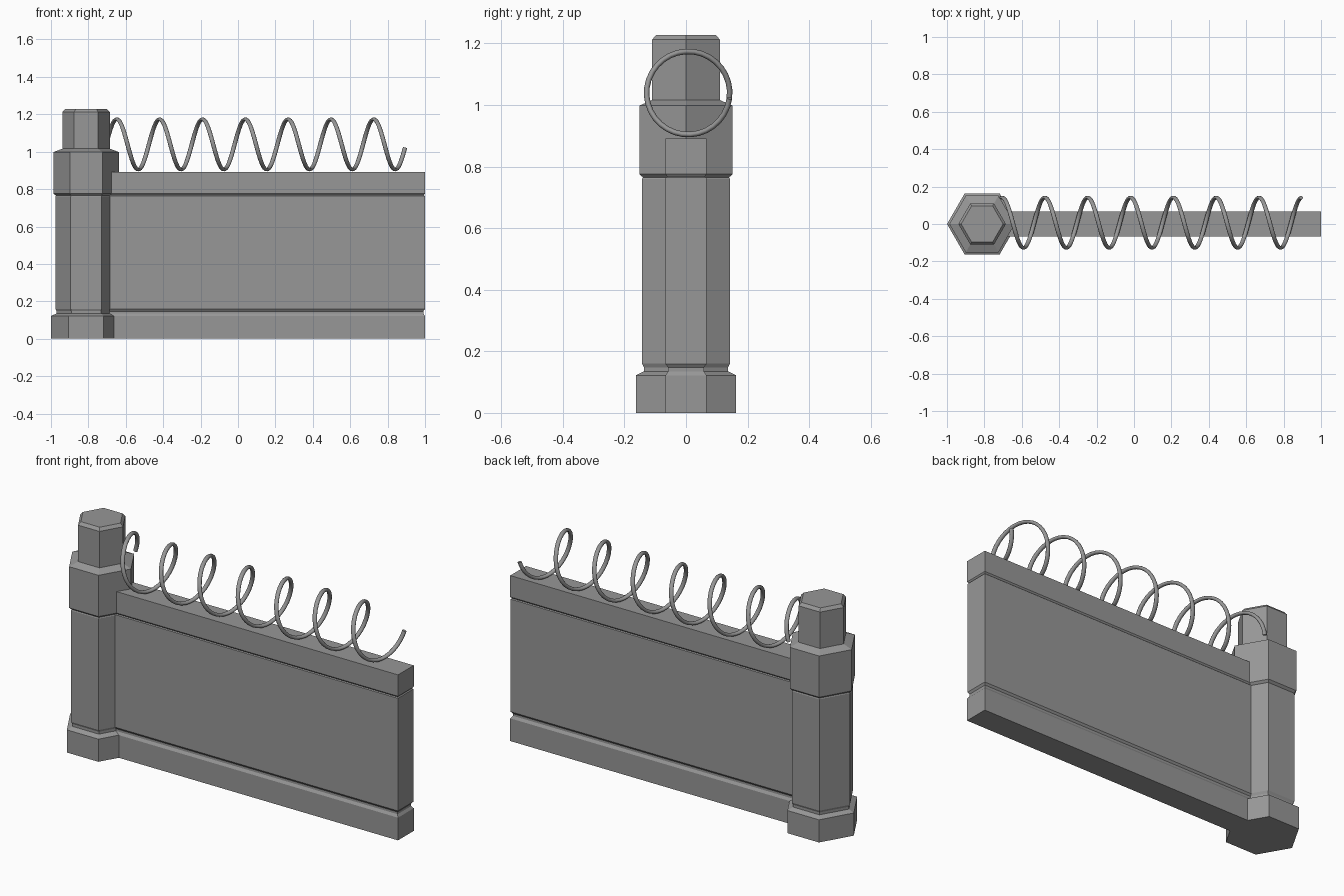
import bpy, bmesh, math

if "Cube" in bpy.data.objects:
    bpy.data.objects.remove(bpy.data.objects["Cube"])

POST_X = -0.812

dark_grey = bpy.data.materials.new("dark_grey")
dark_grey.diffuse_color = (0.31, 0.31, 0.31, 1)
dark_grey.use_nodes = True
dark_grey.node_tree.nodes["Principled BSDF"].inputs["Base Color"].default_value = dark_grey.diffuse_color


def loft(name, rings, smooth=False):
    """Skin a stack of equal-count point rings, capped at both ends."""
    bm = bmesh.new()
    loops = [[bm.verts.new(p) for p in ring] for ring in rings]
    n = len(loops[0])
    for a, b in zip(loops, loops[1:]):
        for i in range(n):
            j = (i + 1) % n
            bm.faces.new((a[i], a[j], b[j], b[i])).smooth = smooth
    bm.faces.new(loops[0][::-1])
    bm.faces.new(loops[-1])
    bmesh.ops.recalc_face_normals(bm, faces=bm.faces)
    mesh = bpy.data.meshes.new(name)
    bm.to_mesh(mesh)
    bm.free()
    mesh.materials.append(dark_grey)
    obj = bpy.data.objects.new(name, mesh)
    bpy.context.collection.objects.link(obj)
    return obj


def hexagon(apothem, z):
    r = apothem / math.cos(math.pi / 6)
    return [(POST_X + r * math.cos(i * math.pi / 3),
             r * math.sin(i * math.pi / 3), z) for i in range(6)]


def wall_ring(inset, z):
    x0, x1, y = POST_X, 1 - inset, 0.067 - inset
    return [(x0, -y, z), (x1, -y, z), (x1, y, z), (x0, y, z)]


# Hexagonal post: foot, groove, shaft, collar and top peg
post_profile = [(0.1625, 0), (0.1625, 0.122), (0.137, 0.135), (0.137, 0.148),
                (0.1425, 0.160), (0.1425, 0.760), (0.140, 0.765),
                (0.1515, 0.776), (0.1515, 0.998), (0.110, 1.016),
                (0.110, 1.212), (0.097, 1.228)]
loft("hex_post", [hexagon(a, z) for a, z in post_profile])

# Wall slab with a groove above the plinth and one below the coping
wall_profile = [(0, 0), (0, 0.122), (0.009, 0.135), (0.009, 0.147),
                (0.001, 0.158), (0.001, 0.764), (0.006, 0.768), (0, 0.776),
                (0, 0.891)]
loft("wall_panel", [wall_ring(i, z) for i, z in wall_profile])

# Coiled wire along the top of the wall (slightly wider than it is deep)
TURNS, STEPS, SIDES = 7, 32, 12
COIL_R, WIRE_R, WIRE_W, PITCH = 0.135, 0.009, 0.0115, 0.229
lean = math.atan2(PITCH / (2 * math.pi), COIL_R)
rings = []
for k in range(TURNS * STEPS + 1):
    t = 2 * math.pi * k / STEPS - 0.13
    x = -0.71 + PITCH * k / STEPS
    ring = []
    for s in range(SIDES):
        a = 2 * math.pi * s / SIDES
        r = COIL_R + WIRE_R * math.cos(a)
        b = WIRE_W * math.sin(a)
        # Binormal is the x axis tilted back against the coil tangent
        bx, bt = b * math.cos(lean), -b * math.sin(lean)
        ring.append((x + bx,
                     0.007 + r * math.cos(t) - bt * math.sin(t),
                     1.039 + r * math.sin(t) + bt * math.cos(t)))
    rings.append(ring)
loft("wire_coil", rings, smooth=True)
